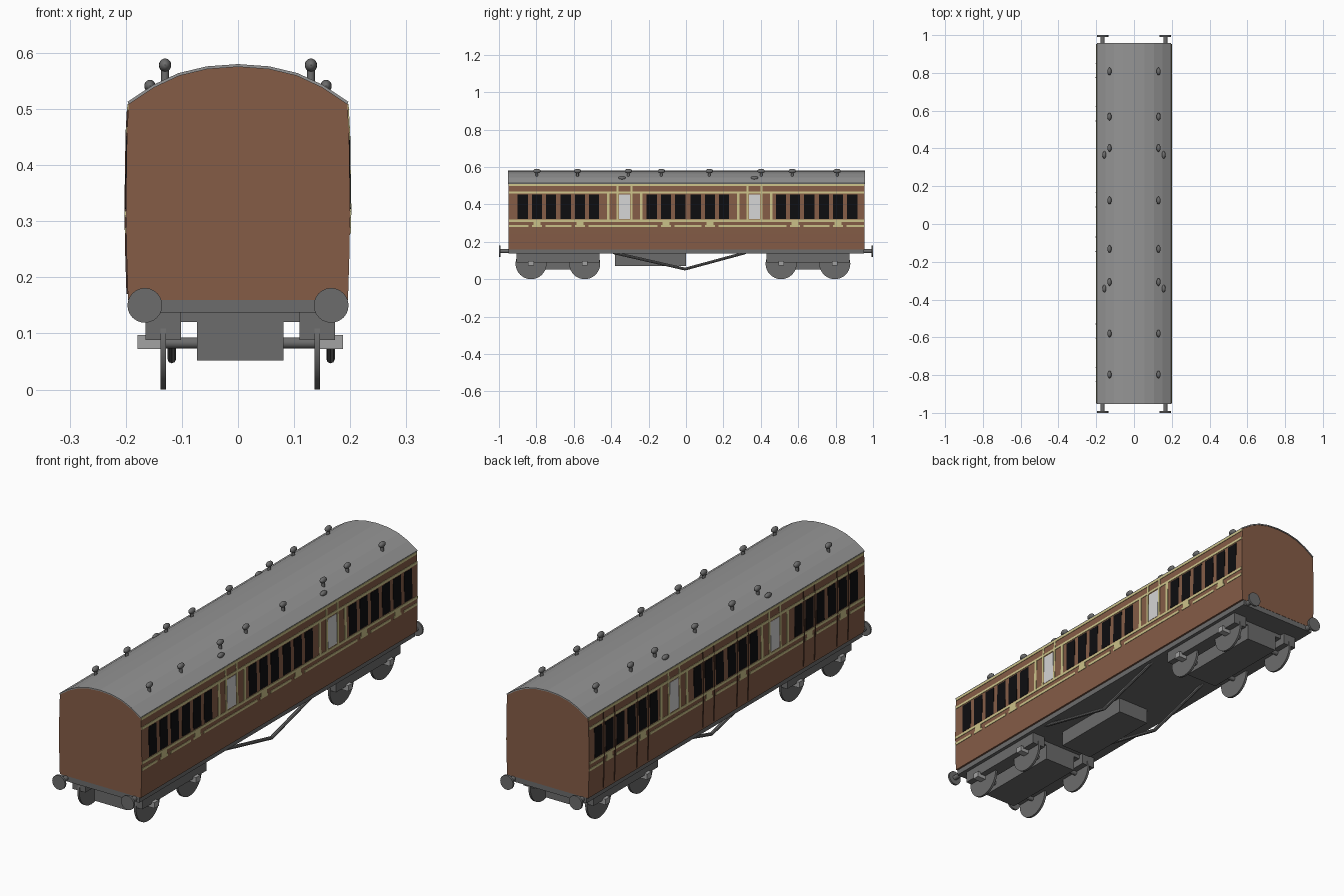
import bpy, bmesh, math
from mathutils import Matrix, Vector

if "Cube" in bpy.data.objects:
    bpy.data.objects.remove(bpy.data.objects["Cube"])


def material(name, rgb):
    m = bpy.data.materials.new(name)
    m.diffuse_color = (*rgb, 1)
    m.use_nodes = True
    m.node_tree.nodes["Principled BSDF"].inputs["Base Color"].default_value = m.diffuse_color
    return m


BROWN = material("brown paint", (0.235, 0.108, 0.062))
SEAM = material("dark seam brown", (0.07, 0.03, 0.018))
CREAM = material("cream lining", (0.60, 0.54, 0.25))
BLACK = material("black glass", (0.004, 0.004, 0.005))
WHITE = material("frosted glass", (0.66, 0.66, 0.66))
ROOF = material("roof grey", (0.30, 0.30, 0.30))
GREY = material("underframe grey", (0.15, 0.15, 0.15))
LIGHT = material("axle box grey", (0.36, 0.36, 0.36))


def finish(name, bm, mat, smooth=False):
    bmesh.ops.recalc_face_normals(bm, faces=bm.faces)
    me = bpy.data.meshes.new(name)
    bm.to_mesh(me)
    bm.free()
    me.materials.append(mat)
    ob = bpy.data.objects.new(name, me)
    bpy.context.collection.objects.link(ob)
    if smooth:
        bpy.ops.object.select_all(action='DESELECT')
        ob.select_set(True)
        bpy.context.view_layer.objects.active = ob
        bpy.ops.object.shade_smooth_by_angle(angle=math.radians(35))
    return ob


def add_box(bm, x0, x1, y0, y1, z0, z1):
    mat = Matrix.Translation(((x0 + x1) / 2, (y0 + y1) / 2, (z0 + z1) / 2))
    mat = mat @ Matrix.Diagonal((x1 - x0, y1 - y0, z1 - z0, 1))
    bmesh.ops.create_cube(bm, size=1, matrix=mat)


def add_rod(bm, a, b, r, sides=16):
    a, b = Vector(a), Vector(b)
    rot = (b - a).to_track_quat('Z', 'Y').to_matrix().to_4x4()
    bmesh.ops.create_cone(bm, cap_ends=True, segments=sides, radius1=r, radius2=r,
                          depth=(b - a).length, matrix=Matrix.Translation((a + b) / 2) @ rot)


def add_prism(bm, profile, y0, y1):
    f = bm.faces.new([bm.verts.new((x, y0, z)) for x, z in profile])
    ext = bmesh.ops.extrude_face_region(bm, geom=[f])["geom"]
    bmesh.ops.translate(bm, vec=(0, y1 - y0, 0),
                        verts=[v for v in ext if isinstance(v, bmesh.types.BMVert)])


# Cross-section of the coach: bowed sides and arched roof
SIDE = [(0.196, 0.16), (0.1985, 0.24), (0.200, 0.32), (0.198, 0.455), (0.195, 0.51)]
ARC = [(0.195, 0.51), (0.150, 0.540), (0.105, 0.561), (0.055, 0.573), (0, 0.577)]
arch = ARC + [(-x, z) for x, z in ARC[-2::-1]]

bm = bmesh.new()
add_prism(bm, SIDE[:-1] + arch + [(-x, z) for x, z in SIDE[-2::-1]], -0.949, 0.954)
finish("coach_body", bm, BROWN)

bm = bmesh.new()
add_prism(bm, [(x * 1.008, z + 0.003) for x, z in arch] +
          [(x, z - 0.002) for x, z in reversed(arch)], -0.952, 0.957)
finish("roof", bm, ROOF)


def side_x(z):
    for (xa, za), (xb, zb) in zip(SIDE, SIDE[1:]):
        if z <= zb:
            return xa + (xb - xa) * (z - za) / (zb - za)
    return SIDE[-1][0]


def add_plate(bm, y0, y1, z0, z1, out, sides=(1, -1)):
    """Thin plate that follows the bowed coach side."""
    zs = [z0] + [z for _, z in SIDE if z0 < z < z1] + [z1]
    prof = [(side_x(z) + out, z) for z in zs] + [(side_x(z) - 0.002, z) for z in reversed(zs)]
    for s in sides:
        add_prism(bm, [(s * x, z) for x, z in prof], y0, y1)


DOORS = [-0.797, -0.567, -0.107, 0.128, 0.583, 0.813]
LAVATORIES = [-0.329, 0.366]

# Compartment windows: a door light with a quarter light on each side
bm = bmesh.new()
for d in DOORS:
    for off in (-0.076, 0, 0.076):
        add_plate(bm, d + off - 0.027, d + off + 0.027, 0.322, 0.452, 0.001)
finish("compartment_windows", bm, BLACK)

bm = bmesh.new()
for c in LAVATORIES:
    add_plate(bm, c - 0.03, c + 0.03, 0.322, 0.452, 0.001)
finish("lavatory_windows", bm, WHITE)

# Cream lining: long bands, broken waist band, door panels and uprights
bm = bmesh.new()
for z0, z1 in ((0.498, 0.509), (0.457, 0.468), (0.307, 0.318)):
    add_plate(bm, -0.947, 0.952, z0, z1, 0.002)
start = -0.947
for d in DOORS + [None]:
    end = 0.952 if d is None else d - 0.046
    add_plate(bm, start, end, 0.278, 0.289, 0.002)
    if d is not None:
        add_plate(bm, d - 0.026, d + 0.026, 0.278, 0.289, 0.002)
        add_plate(bm, d - 0.019, d + 0.019, 0.289, 0.307, 0.002)
        start = d + 0.046
for c in LAVATORIES:
    for off in (-0.038, 0.038):
        add_plate(bm, c + off - 0.005, c + off + 0.005, 0.318, 0.498, 0.002)
    for off in (-0.087, 0.09):
        add_plate(bm, c + off - 0.007, c + off + 0.007, 0.318, 0.457, 0.002)
finish("cream_lining", bm, CREAM)

# Door joints on the left side
bm = bmesh.new()
for d in DOORS:
    for off in (-0.038, 0.038):
        add_plate(bm, d + off - 0.002, d + off + 0.002, 0.17, 0.497, 0.0025, (-1,))
finish("door_joints", bm, SEAM)

# Roof ventilators: tall row near the ridge, low ones near the gutters
bm = bmesh.new()
vents = [(0.13, y, 0.578, 0.011) for y in (-0.797, -0.58, -0.308, -0.132, 0.125, 0.402, 0.568, 0.808)]
vents += [(0.157, y, 0.541, 0.010) for y in (-0.342, 0.366)]
for x, y, z, r in vents:
    for s in (1, -1):
        add_rod(bm, (s * x, y, z - 0.035), (s * x, y, z), 0.007, 12)
        bmesh.ops.create_uvsphere(bm, u_segments=16, v_segments=10, radius=1,
                                  matrix=Matrix.Translation((s * x, y, z)) @
                                  Matrix.Diagonal((r, 0.02, r + 0.001, 1)))
finish("roof_ventilators", bm, GREY, True)

# Underframe
bm = bmesh.new()
add_box(bm, -0.188, 0.188, -0.949, 0.953, 0.137, 0.161)
finish("underframe", bm, GREY)

bm = bmesh.new()
add_box(bm, -0.073, 0.08, -0.38, 0.0, 0.07, 0.14)
finish("battery_box", bm, GREY)

# Truss rods, sloping down to the middle
bm = bmesh.new()
for x in (-0.118, 0.165):
    add_rod(bm, (x, -0.39, 0.142), (x, -0.005, 0.054), 0.0075, 8)
    add_rod(bm, (x, -0.005, 0.054), (x, 0.32, 0.142), 0.0075, 8)
finish("truss_rods", bm, GREY)

# Buffers at both ends
bm = bmesh.new()
for s in (1, -1):
    for x in (-0.166, 0.166):
        add_rod(bm, (x, s * 0.94, 0.15), (x, s * 0.992, 0.15), 0.011)
        add_rod(bm, (x, s * 0.991, 0.15), (x, s * 1.0, 0.15), 0.031, 24)
finish("buffers", bm, GREY, True)

# Bogies: side frames, centre block, wheelsets and axle boxes
X = 0.004
for name, c in (("front", -0.685), ("rear", 0.652)):
    bm = bmesh.new()
    for s in (1, -1):
        a, b = sorted((X + s * 0.106, X + s * 0.169))
        add_box(bm, a, b, c - 0.222, c + 0.222, 0.088, 0.138)
    add_box(bm, X - 0.077, X + 0.077, c - 0.20, c + 0.20, 0.052, 0.12)
    add_box(bm, X - 0.12, X + 0.12, c - 0.20, c + 0.20, 0.12, 0.138)
    finish(name + "_bogie_frame", bm, GREY)

    wheels, boxes = bmesh.new(), bmesh.new()
    for y in (c - 0.1435, c + 0.1435):
        add_rod(wheels, (X - 0.135, y, 0.083), (X + 0.135, y, 0.083), 0.01)
        for s in (1, -1):
            add_rod(wheels, (X + s * 0.132, y, 0.083), (X + s * 0.142, y, 0.083), 0.083, 32)
            a, b = sorted((X + s * 0.142, X + s * 0.183))
            add_box(boxes, a, b, y - 0.015, y + 0.015, 0.072, 0.097)
    finish(name + "_wheels", wheels, GREY, True)
    finish(name + "_axle_boxes", boxes, LIGHT)
